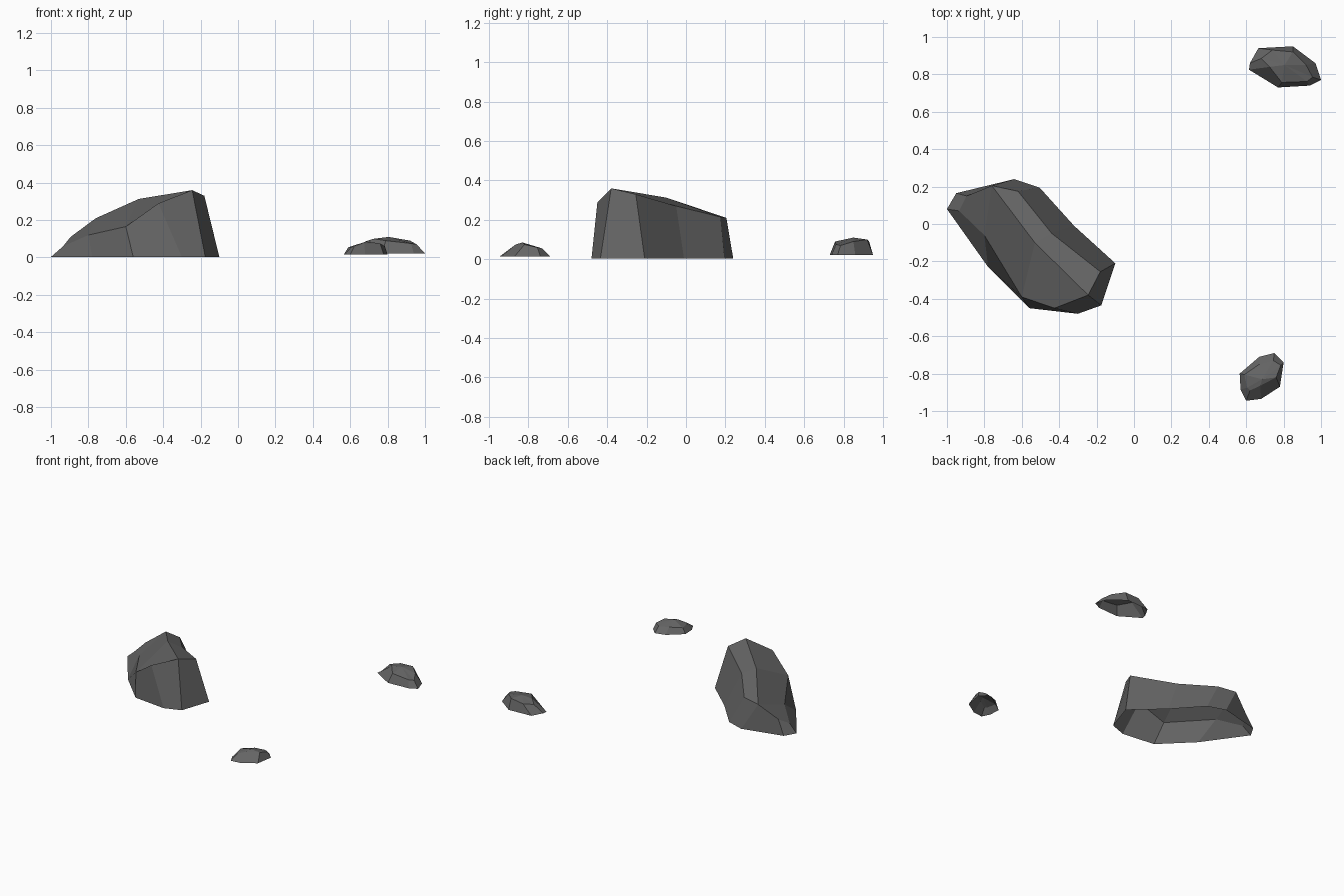
import bpy

stone = bpy.data.materials.new("dark grey stone")
stone.diffuse_color = (0.13, 0.13, 0.13, 1)


def rock(name, base, crown, peak, z0, top_faces=None):
    """Open-bottomed faceted rock: base ring, crown ring of equal count, one peak point."""
    n = len(base)
    verts = [(x, y, z0) for x, y in base] + crown + [peak]
    faces = [(i, (i + 1) % n, n + (i + 1) % n, n + i) for i in range(n)]
    if top_faces is None:
        top_faces = [(i, (i + 1) % n, n) for i in range(n)]
    faces += [tuple(n + i for i in f) for f in top_faces]
    mesh = bpy.data.meshes.new(name)
    mesh.from_pydata(verts, [], faces)
    mesh.materials.append(stone)
    obj = bpy.data.objects.new(name, mesh)
    bpy.context.collection.objects.link(obj)
    return obj


# Large boulder: low at the left, rising along a ridge to a steep right end
rock("large_rock",
     [(-1, .08), (-.78, -.23), (-.56, -.45), (-.30, -.48), (-.175, -.435),
      (-.10, -.21), (-.32, -.01), (-.505, .195), (-.64, .24), (-.95, .165)],
     [(-.935, .07, .06), (-.80, -.06, .12), (-.60, -.39, .165), (-.425, -.45, .29),
      (-.245, -.38, .36), (-.18, -.255, .33), (-.44, -.05, .27), (-.62, .175, .215),
      (-.76, .205, .21), (-.895, .15, .11)],
     (-.53, -.10, .313), 0.003,
     [(4, 5, 6, 10), (10, 6, 7, 8), (2, 3, 4, 10), (1, 2, 10, 8), (0, 1, 8, 9)])

# Small flat rock at the back right
rock("back_small_rock",
     [(.615, .825), (.77, .73), (.94, .74), (1, .77),
      (.97, .86), (.85, .95), (.665, .94), (.62, .86)],
     [(.725, .84, .10), (.79, .757, .09), (.925, .762, .075), (.955, .785, .07),
      (.92, .85, .09), (.85, .92, .10), (.74, .93, .09), (.68, .885, .085)],
     (.805, .85, .11), 0.022)

# Smallest rock at the front right
rock("front_small_rock",
     [(.565, -.80), (.57, -.885), (.60, -.945), (.68, -.935),
      (.78, -.87), (.80, -.74), (.75, -.69), (.67, -.71)],
     [(.59, -.805, .055), (.605, -.875, .055), (.62, -.89, .055), (.675, -.865, .075),
      (.76, -.82, .075), (.785, -.755, .06), (.745, -.73, .055), (.67, -.75, .06)],
     (.685, -.83, .085), 0.015)
